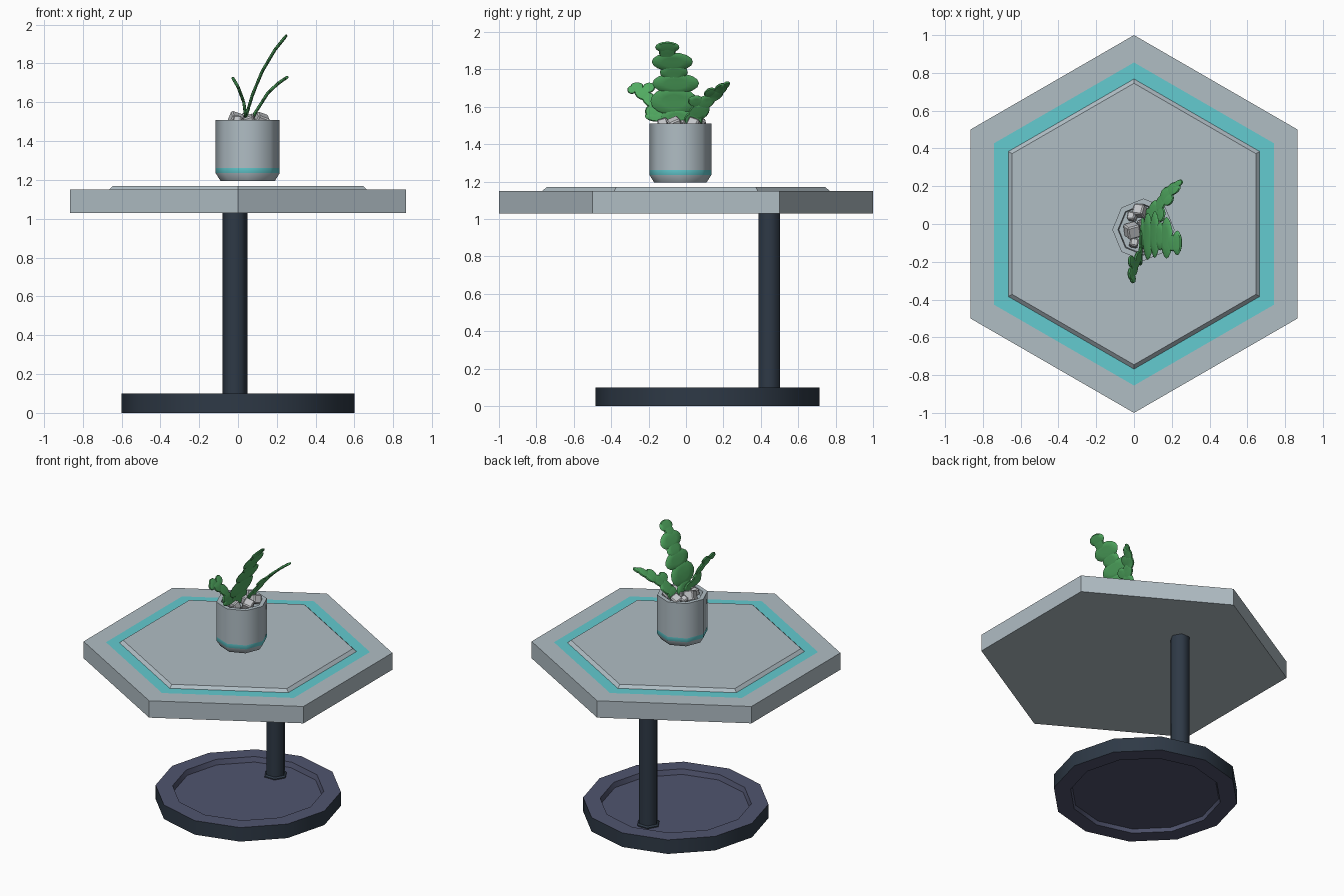
import bpy, bmesh, math, random
from mathutils import Euler, Matrix, Vector

if "Cube" in bpy.data.objects:
    bpy.data.objects.remove(bpy.data.objects["Cube"])

random.seed(4)


def mat(name, r, g, b):
    lin = [(c / 255 / 12.92) if c < 10 else ((c / 255 + 0.055) / 1.055) ** 2.4 for c in (r, g, b)]
    m = bpy.data.materials.new(name)
    m.diffuse_color = (*lin, 1)
    m.use_nodes = True
    m.node_tree.nodes["Principled BSDF"].inputs["Base Color"].default_value = m.diffuse_color
    return m


GREY = mat("pale_grey", 176, 189, 196)
CYAN = mat("cyan", 99, 203, 208)
SLATE = mat("dark_slate", 46, 57, 70)
PURPLE = mat("dusk_purple", 80, 84, 110)
GREEN = mat("leaf_green", 82, 172, 98)
STONE = mat("stone_grey", 196, 198, 201)


def finish(bm, name, mats, smooth=None):
    bmesh.ops.recalc_face_normals(bm, faces=bm.faces)
    me = bpy.data.meshes.new(name)
    bm.to_mesh(me)
    bm.free()
    for m in mats:
        me.materials.append(m)
    ob = bpy.data.objects.new(name, me)
    bpy.context.collection.objects.link(ob)
    if smooth:
        bpy.context.view_layer.objects.active = ob
        ob.select_set(True)
        bpy.ops.object.shade_smooth_by_angle(angle=math.radians(smooth))
        ob.select_set(False)
    return ob


def lathe(name, profile, sides, centre, mats, start=0.0, smooth=None, slots=None, caps=(0, 0)):
    """Stack n-sided rings (radius, z); slots gives a material per band, caps for the ends."""
    bm = bmesh.new()
    rings = []
    for r, z in profile:
        rings.append([bm.verts.new((centre[0] + r * math.cos(start + math.tau * i / sides),
                                    centre[1] + r * math.sin(start + math.tau * i / sides), z))
                      for i in range(sides)])
    for k, (a, b) in enumerate(zip(rings, rings[1:])):
        for i in range(sides):
            j = (i + 1) % sides
            bm.faces.new((a[i], a[j], b[j], b[i])).material_index = slots[k] if slots else 0
    bm.faces.new(rings[0][::-1]).material_index = caps[0]
    bm.faces.new(rings[-1]).material_index = caps[1]
    return finish(bm, name, mats, smooth)


# Hexagonal table top: slab, flush cyan border, bevelled raised panel
lathe("table_top", [(1, 1.03), (1, 1.15), (0.855, 1.15), (0.768, 1.15), (0.745, 1.17)],
      6, (0, 0), [GREY, CYAN], start=math.pi / 2, slots=[0, 0, 1, 0])

# Off-centre post with a small collar, and the dished base
POST = (-0.015, 0.445)
lathe("post", [(0.065, 0.06), (0.065, 1.035)], 6, POST, [SLATE], smooth=61)
lathe("post_collar", [(0.078, 0.06), (0.078, 0.072), (0.065, 0.08)], 6, POST, [SLATE])
lathe("base", [(0.48, 0.025), (0.49, 0), (0.6, 0), (0.6, 0.1), (0.49, 0.1), (0.48, 0.065)],
      12, (0, 0.115), [PURPLE, SLATE], smooth=35, slots=[0, 0, 1, 0, 0])

# Plant pot with cyan band
POT = (0.05, -0.03)
lathe("plant_pot", [(0.14, 1.195), (0.165, 1.235), (0.165, 1.262), (0.165, 1.51),
                    (0.135, 1.51), (0.13, 1.475)],
      8, POT, [GREY, CYAN], smooth=46, slots=[0, 1, 0, 0, 0])

# Pebbles in the pot
bm = bmesh.new()
for x, y, s in [(-0.01, 0.04, 0.045), (0.03, 0.07, 0.06), (-0.01, -0.035, 0.07), (0, -0.1, 0.045),
                (0.11, 0.04, 0.06), (0.12, -0.06, 0.065), (0.06, -0.12, 0.055), (0.05, 0.0, 0.05)]:
    rot = Euler([random.uniform(-0.5, 0.5) for _ in range(3)]).to_matrix().to_4x4()
    bmesh.ops.create_cube(bm, size=s, matrix=Matrix.Translation((x, y, 1.505)) @ rot)
bmesh.ops.bevel(bm, geom=bm.edges[:], offset=0.007, segments=1, affect='EDGES')
finish(bm, "pebbles", [STONE])


def bend(curve, z):
    """x of the leaf at height z, from a few (z, x) points."""
    for (z0, x0), (z1, x1) in zip(curve, curve[1:]):
        if z <= z1 or (z1, x1) == curve[-1]:
            return x0 + (x1 - x0) * (z - z0) / (z1 - z0)


def leaf(name, curve, lobes, thick=0.016, n=16):
    """Overlapping thin lens-shaped lobes (y, z, ry, rz, tilt) laid on a sheet bent along z."""
    bm = bmesh.new()
    for cy, cz, ry, rz, tilt in lobes:
        c, s = math.cos(math.radians(tilt)), math.sin(math.radians(tilt))

        def vert(k, a, off):
            u, v = k * ry * math.cos(a), k * rz * math.sin(a)
            y, z = cy + u * c - v * s, cz + u * s + v * c
            slope = (bend(curve, z + 0.01) - bend(curve, z - 0.01)) / 0.02
            nrm = Vector((1, 0, -slope)).normalized() * off
            return bm.verts.new(Vector((bend(curve, z), y, z)) + nrm)

        rings = [[vert(k, math.tau * i / n, off * thick) for i in range(n)]
                 for k, off in [(0.5, -0.5), (0.88, -0.4), (1, 0), (0.88, 0.4), (0.5, 0.5)]]
        for a, b in zip(rings, rings[1:]):
            for i in range(n):
                bm.faces.new((a[i], a[(i + 1) % n], b[(i + 1) % n], b[i]))
        for ring, off in ((rings[0], -0.5), (rings[-1], 0.5)):
            mid = vert(0, 0, off * thick)
            for i in range(n):
                bm.faces.new((ring[i], ring[(i + 1) % n], mid))
    return finish(bm, name, [GREEN], smooth=40)


# Three lobed leaves
leaf("tall_leaf", [(1.48, 0.035), (1.54, 0.045), (1.64, 0.075), (1.76, 0.125), (1.87, 0.19), (1.945, 0.25)],
     [(-0.1, 1.918, 0.065, 0.03, 0), (-0.1, 1.89, 0.045, 0.04, 0), (-0.073, 1.84, 0.11, 0.05, 0),
      (-0.065, 1.785, 0.075, 0.045, 0), (-0.055, 1.725, 0.125, 0.055, 0),
      (-0.065, 1.63, 0.125, 0.075, 0), (-0.05, 1.54, 0.085, 0.055, 0)])
leaf("back_leaf", [(1.48, 0.06), (1.54, 0.085), (1.65, 0.155), (1.70, 0.21), (1.73, 0.255)],
     [(0.04, 1.53, 0.05, 0.045, 0), (0.07, 1.575, 0.06, 0.045, 30), (0.055, 1.63, 0.045, 0.03, 0),
      (0.105, 1.625, 0.055, 0.035, 30), (0.13, 1.675, 0.035, 0.024, 20), (0.155, 1.66, 0.05, 0.028, 30),
      (0.185, 1.695, 0.04, 0.026, 30), (0.215, 1.717, 0.022, 0.013, 30)])
leaf("front_leaf", [(1.48, 0.045), (1.6, 0.03), (1.68, 0.0), (1.73, -0.03)],
     [(-0.29, 1.69, 0.024, 0.022, 0), (-0.262, 1.708, 0.035, 0.022, 0), (-0.2, 1.70, 0.035, 0.028, 20),
      (-0.235, 1.67, 0.045, 0.032, -30), (-0.19, 1.635, 0.055, 0.035, -40),
      (-0.17, 1.575, 0.05, 0.04, 0), (-0.155, 1.55, 0.065, 0.03, 0), (-0.09, 1.535, 0.06, 0.04, 0)])
